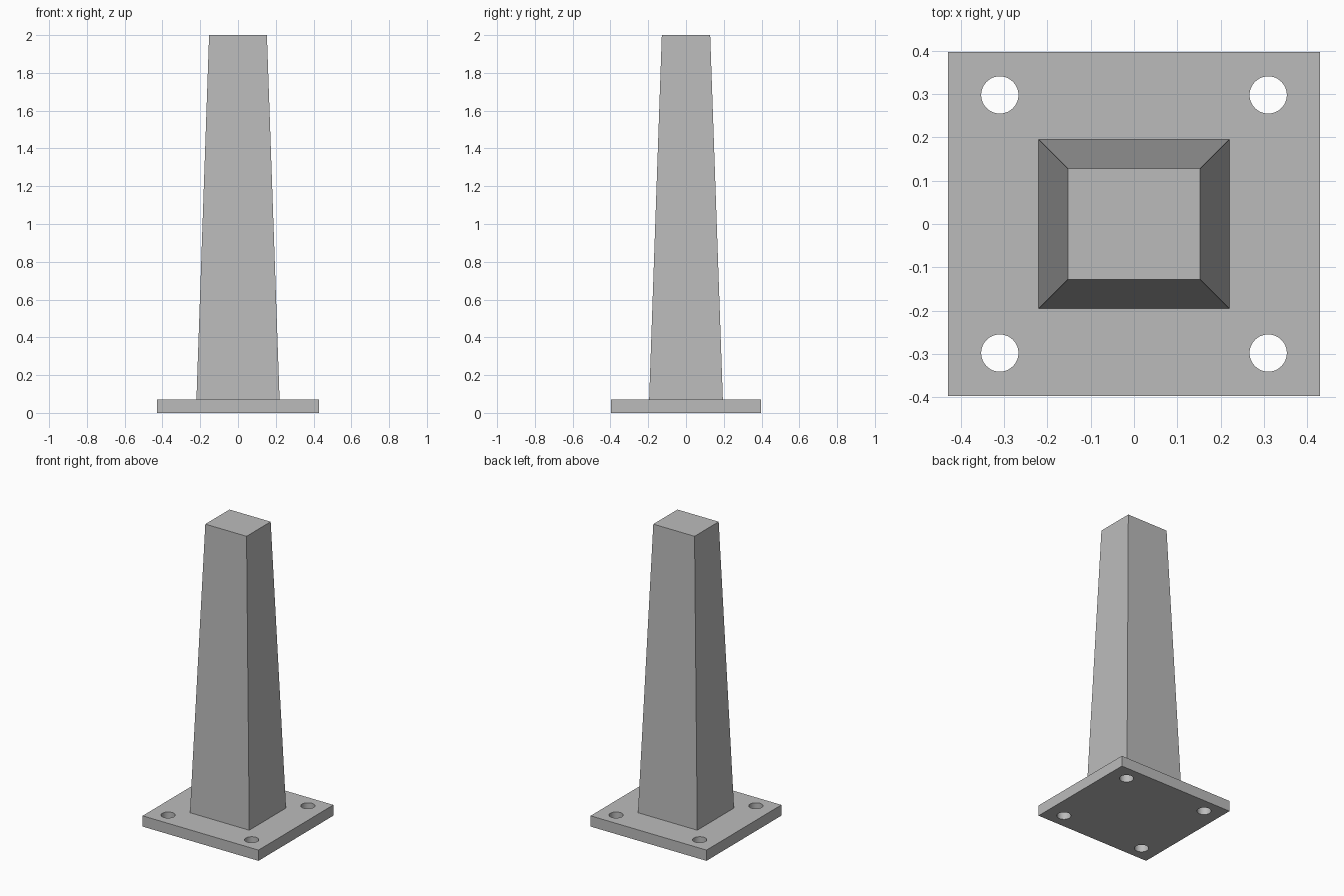
import bpy
import bmesh
from mathutils import Matrix

default_cube = bpy.data.objects.get("Cube")
if default_cube:
    bpy.data.objects.remove(default_cube, do_unlink=True)

PLATE_X, PLATE_Y, PLATE_Z = 0.43, 0.397, 0.072
HOLE_X, HOLE_Y, HOLE_R = 0.31, 0.298, 0.043
HEIGHT = 2.0

grey = bpy.data.materials.new("plain_grey")
grey.use_nodes = True
colour = (0.5, 0.5, 0.5, 1)
grey.diffuse_color = colour
grey.node_tree.nodes["Principled BSDF"].inputs["Base Color"].default_value = colour


def make_object(name, bm):
    mesh = bpy.data.meshes.new(name)
    bm.to_mesh(mesh)
    bm.free()
    mesh.materials.append(grey)
    obj = bpy.data.objects.new(name, mesh)
    bpy.context.collection.objects.link(obj)
    return obj


def tapered_block(name, bottom, top, z0, z1):
    """Four-sided block; bottom and top are half sizes in x and y."""
    bm = bmesh.new()
    bmesh.ops.create_cube(bm, size=2)
    for v in bm.verts:
        half, z = (top, z1) if v.co.z > 0 else (bottom, z0)
        v.co = (v.co.x * half[0], v.co.y * half[1], z)
    return make_object(name, bm)


# Base plate
plate = tapered_block("base_plate", (PLATE_X, PLATE_Y), (PLATE_X, PLATE_Y), 0, PLATE_Z)

# Bolt holes, cut through the four corners
bm = bmesh.new()
for sx in (-1, 1):
    for sy in (-1, 1):
        bmesh.ops.create_cone(
            bm, cap_ends=True, segments=48, radius1=HOLE_R, radius2=HOLE_R,
            depth=4 * PLATE_Z,
            matrix=Matrix.Translation((sx * HOLE_X, sy * HOLE_Y, PLATE_Z / 2)))
cutter = make_object("bolt_hole_cutter", bm)
cutter.hide_render = True

holes = plate.modifiers.new("bolt_holes", "BOOLEAN")
holes.operation = "DIFFERENCE"
holes.solver = "EXACT"
holes.object = cutter
bpy.ops.object.select_all(action="DESELECT")
bpy.context.view_layer.objects.active = plate
plate.select_set(True)
bpy.ops.object.modifier_apply(modifier=holes.name)
bpy.data.objects.remove(cutter, do_unlink=True)
bpy.ops.object.shade_smooth_by_angle()

# Tapered column
tapered_block("column", (0.22, 0.195), (0.153, 0.128), PLATE_Z, HEIGHT)
